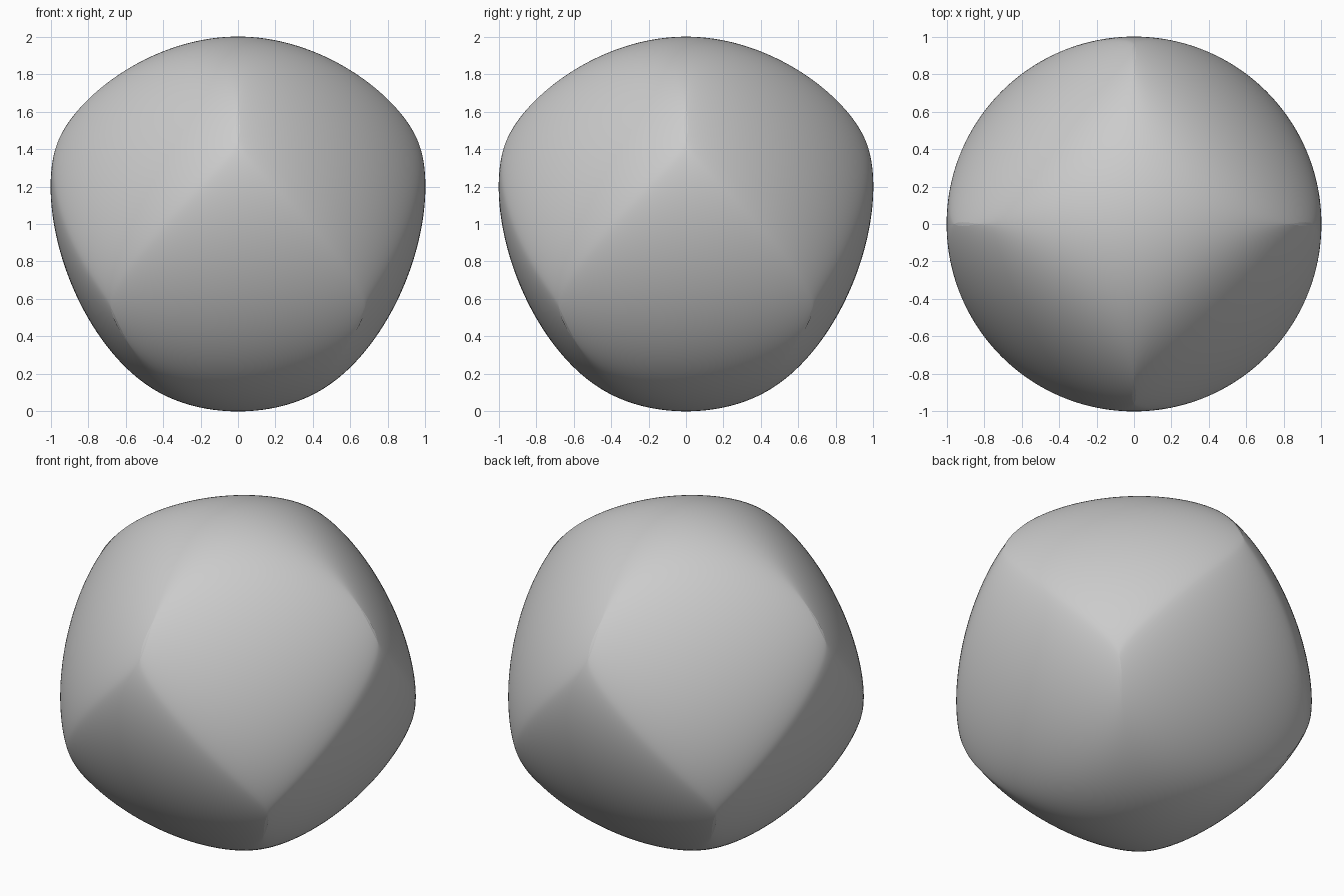
import bpy
import bmesh
from mathutils import Vector

cube = bpy.data.objects.get("Cube")
if cube:
    bpy.data.objects.remove(cube, do_unlink=True)

BULGE = 0.2  # strength of the four-fold lobes


def constant_width_point(u):
    """Surface point whose outward normal is u, from an odd support function."""
    x, y, z = u
    lobes = x**4 - 6 * x * x * y * y + y**4
    gradient = Vector((z * (4 * x**3 - 12 * x * y * y),
                       z * (4 * y**3 - 12 * x * x * y),
                       lobes))
    return u + BULGE * (gradient - 4 * z * lobes * u)


# Body: a sphere of normals mapped to a solid of constant width
bm = bmesh.new()
bmesh.ops.create_uvsphere(bm, u_segments=256, v_segments=160, radius=1)
for v in bm.verts:
    v.co = constant_width_point(v.co.normalized()) + Vector((0, 0, 1))
mesh = bpy.data.meshes.new("constant_width_body")
bm.to_mesh(mesh)
bm.free()
body = bpy.data.objects.new("constant_width_body", mesh)
bpy.context.collection.objects.link(body)

# Plain grey material
grey = bpy.data.materials.new("light_grey")
grey.use_nodes = True
colour = (0.6, 0.6, 0.6, 1)
grey.diffuse_color = colour
grey.node_tree.nodes["Principled BSDF"].inputs["Base Color"].default_value = colour
mesh.materials.append(grey)

# Smooth shading with the ridges kept crisp
bpy.context.view_layer.objects.active = body
body.select_set(True)
bpy.ops.object.shade_smooth_by_angle(angle=0.6)
